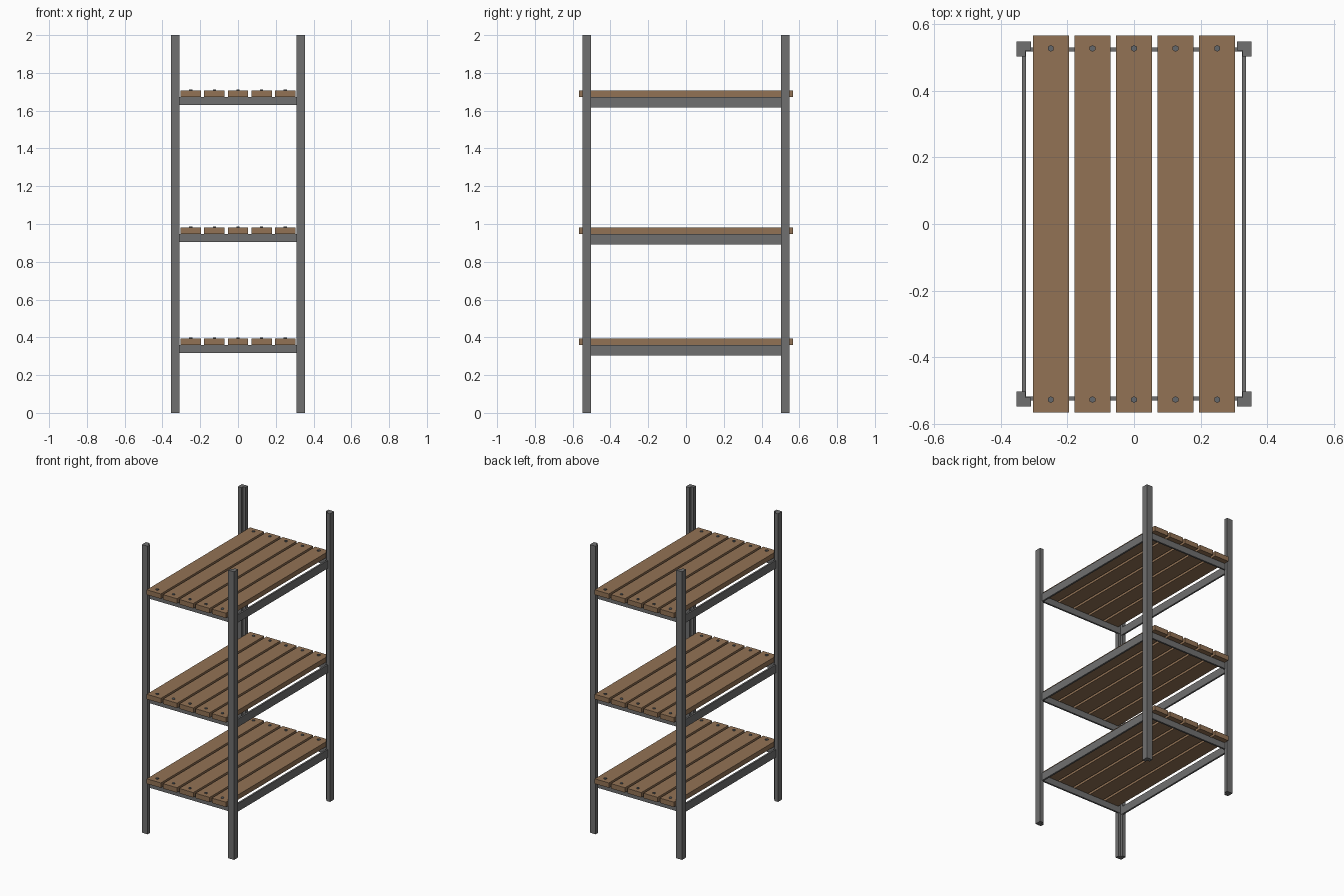
import bpy, bmesh, math

if "Cube" in bpy.data.objects:
    bpy.data.objects.remove(bpy.data.objects["Cube"])


def material(name, rgb):
    m = bpy.data.materials.new(name)
    m.diffuse_color = (*rgb, 1)
    m.use_nodes = True
    m.node_tree.nodes["Principled BSDF"].inputs["Base Color"].default_value = m.diffuse_color
    return m


STEEL = material("grey steel", (0.16, 0.16, 0.16))
WOOD = material("brown wood", (0.29, 0.17, 0.09))
BOLT = material("bolt grey", (0.13, 0.14, 0.15))


def finish(name, bm, mat):
    bmesh.ops.recalc_face_normals(bm, faces=bm.faces)
    me = bpy.data.meshes.new(name)
    bm.to_mesh(me)
    bm.free()
    me.materials.append(mat)
    ob = bpy.data.objects.new(name, me)
    bpy.context.collection.objects.link(ob)
    return ob


def prism(name, outline, z0, z1, mat):
    bm = bmesh.new()
    face = bm.faces.new([bm.verts.new((x, y, z0)) for x, y in outline])
    ext = bmesh.ops.extrude_face_region(bm, geom=[face], use_keep_orig=True)
    verts = [v for v in ext["geom"] if isinstance(v, bmesh.types.BMVert)]
    bmesh.ops.translate(bm, verts=verts, vec=(0, 0, z1 - z0))
    return finish(name, bm, mat)


def box(name, x0, x1, y0, y1, z0, z1, mat):
    return prism(name, [(x0, y0), (x1, y0), (x1, y1), (x0, y1)], z0, z1, mat)


# Corner posts: thick angle section, notch facing the inside
XI, XO, YI, YO, N = 0.309, 0.354, 0.504, 0.549, 0.018
angle = [(XO, YO), (XI, YO), (XI, YI + N), (XI + N, YI + N), (XI + N, YI), (XO, YI)]
for sx, xn in ((-1, "left"), (1, "right")):
    for sy, yn in ((-1, "front"), (1, "back")):
        prism(f"{yn}_{xn}_post", [(sx * x, sy * y) for x, y in angle], 0, 2, STEEL)

# Three shelves, z = top of the rails
for i, z in enumerate((0.36, 0.947, 1.672), 1):
    for s, xn, yn in ((-1, "left", "front"), (1, "right", "back")):
        # Deep side rails and shallower end rails
        box(f"shelf_{i}_{xn}_rail", s * 0.331 - 0.006, s * 0.331 + 0.006,
            -0.525, 0.525, z - 0.055, z, STEEL)
        box(f"shelf_{i}_{yn}_rail", -0.33, 0.33,
            s * 0.525 - 0.006, s * 0.525 + 0.006, z - 0.043, z, STEEL)
    for k in range(5):
        # Planks with a hex bolt at each end
        x = (k - 2) * 0.125
        box(f"shelf_{i}_plank_{k + 1}", x - 0.054, x + 0.054,
            -0.567, 0.567, z, z + 0.034, WOOD)
        for s, yn in ((-1, "front"), (1, "back")):
            hexagon = [(x + 0.01 * math.sin(a * math.pi / 3),
                        s * 0.528 + 0.01 * math.cos(a * math.pi / 3)) for a in range(6)]
            prism(f"shelf_{i}_{yn}_bolt_{k + 1}", hexagon, z + 0.03, z + 0.039, BOLT)
